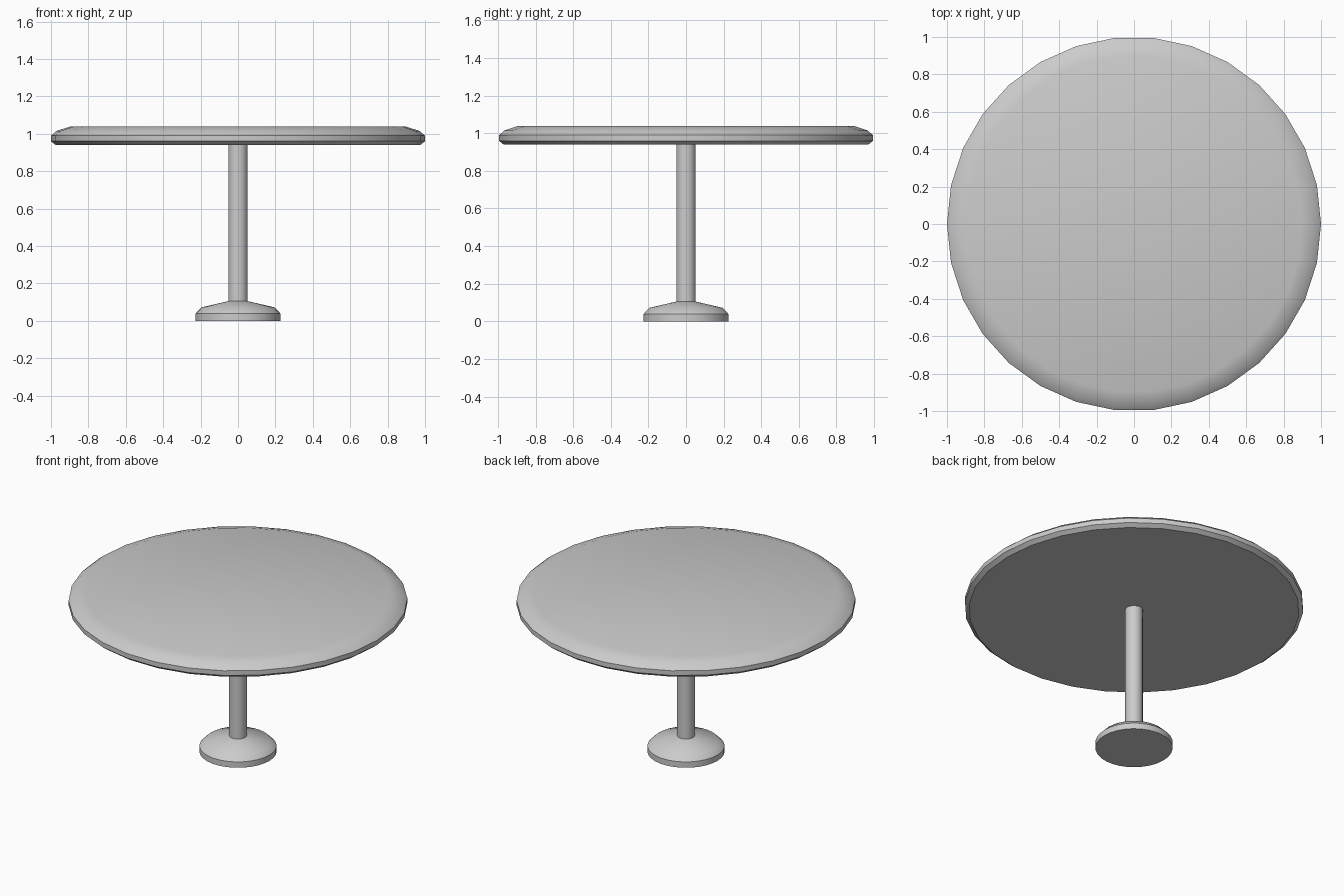
import bpy, bmesh
from math import cos, sin, tau, radians

if "Cube" in bpy.data.objects:
    bpy.data.objects.remove(bpy.data.objects["Cube"])

SIDES = 30


def lathe(name, profile):
    """Closed solid turned around z from (radius, height) points, bottom to top."""
    bm = bmesh.new()
    rings = [[bm.verts.new((r * cos(tau * i / SIDES), r * sin(tau * i / SIDES), z))
              for i in range(SIDES)] for r, z in profile]
    for low, high in zip(rings, rings[1:]):
        for i in range(SIDES):
            j = (i + 1) % SIDES
            bm.faces.new((low[i], low[j], high[j], high[i]))
    bm.faces.new(rings[0][::-1])
    bm.faces.new(rings[-1])
    mesh = bpy.data.meshes.new(name)
    bm.to_mesh(mesh)
    bm.free()
    obj = bpy.data.objects.new(name, mesh)
    bpy.context.collection.objects.link(obj)
    bpy.ops.object.select_all(action='DESELECT')
    obj.select_set(True)
    bpy.context.view_layer.objects.active = obj
    bpy.ops.object.shade_smooth_by_angle(angle=radians(36))
    return obj


# Round foot with bevelled rim and shallow cone, running into the column
lathe("pedestal", [(0.228, 0), (0.228, 0.038), (0.195, 0.072),
                   (0.052, 0.105), (0.052, 0.94)])

# Table top with softened upper edge and chamfered underside
lathe("table_top", [(0.975, 0.94), (1.0, 0.96), (1.0, 0.99),
                    (0.97, 1.015), (0.90, 1.038)])
